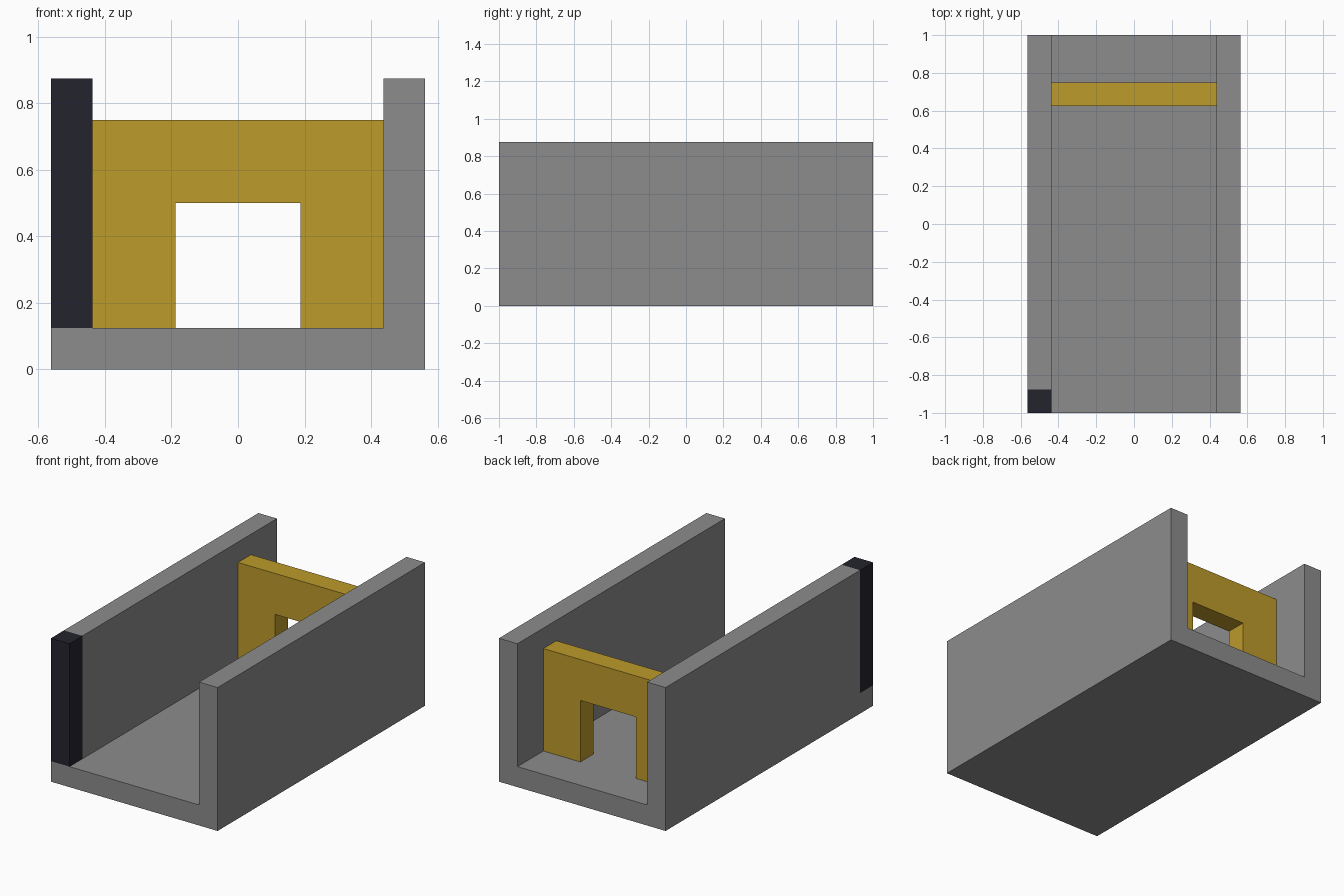
import bpy, bmesh
from mathutils import Vector

cube = bpy.data.objects.get("Cube")
if cube:
    bpy.data.objects.remove(cube, do_unlink=True)


def material(name, color):
    m = bpy.data.materials.new(name)
    m.use_nodes = True
    m.diffuse_color = (*color, 1)
    m.node_tree.nodes["Principled BSDF"].inputs["Base Color"].default_value = (*color, 1)
    return m


grey = material("stone grey", (0.265, 0.265, 0.265))
gold = material("mustard gold", (0.51, 0.325, 0.025))
dark = material("dark navy", (0.017, 0.017, 0.026))


def extrude_profile(name, points, y0, y1, mats, edit=None):
    """Extrude an x-z outline along y into a closed solid."""
    bm = bmesh.new()
    face = bm.faces.new([bm.verts.new((x, y0, z)) for x, z in points])
    moved = bmesh.ops.extrude_face_region(bm, geom=[face])["geom"]
    verts = [v for v in moved if isinstance(v, bmesh.types.BMVert)]
    bmesh.ops.translate(bm, verts=verts, vec=(0, y1 - y0, 0))
    bmesh.ops.recalc_face_normals(bm, faces=bm.faces[:])
    if edit:
        edit(bm)
    mesh = bpy.data.meshes.new(name)
    bm.to_mesh(mesh)
    bm.free()
    for m in mats:
        mesh.materials.append(m)
    obj = bpy.data.objects.new(name, mesh)
    bpy.context.collection.objects.link(obj)
    return obj


def arch(half, inner, bottom, inner_z, top):
    """Upright outline with a rectangular opening at the bottom."""
    return [(-half, bottom), (-inner, bottom), (-inner, inner_z), (inner, inner_z),
            (inner, bottom), (half, bottom), (half, top), (-half, top)]


# Trough dimensions
outer, inner, floor, top, post_end = 0.5625, 0.4375, 0.125, 0.875, -0.875


def paint_end_post(bm):
    # Cut the right wall's front end free and colour it dark
    for co, no in (((0, post_end, 0), (0, 1, 0)), ((0, 0, floor), (0, 0, 1))):
        bmesh.ops.bisect_plane(bm, geom=bm.verts[:] + bm.edges[:] + bm.faces[:],
                               dist=1e-5, plane_co=co, plane_no=no)
    for f in bm.faces:
        c = f.calc_center_median()
        f.material_index = int(c.x < -inner + 0.01 and c.y < post_end and c.z > floor + 0.01)


# Trough: floor and two side walls, an upside-down arch outline
u_shape = arch(outer, inner, top, floor, 0)
extrude_profile("trough", u_shape, -1, 1, [grey, dark], paint_end_post)

# Gate: panel with a doorway spanning the walls
extrude_profile("gate", arch(inner, 0.1875, floor, 0.5, 0.75), 0.625, 0.75, [gold])
